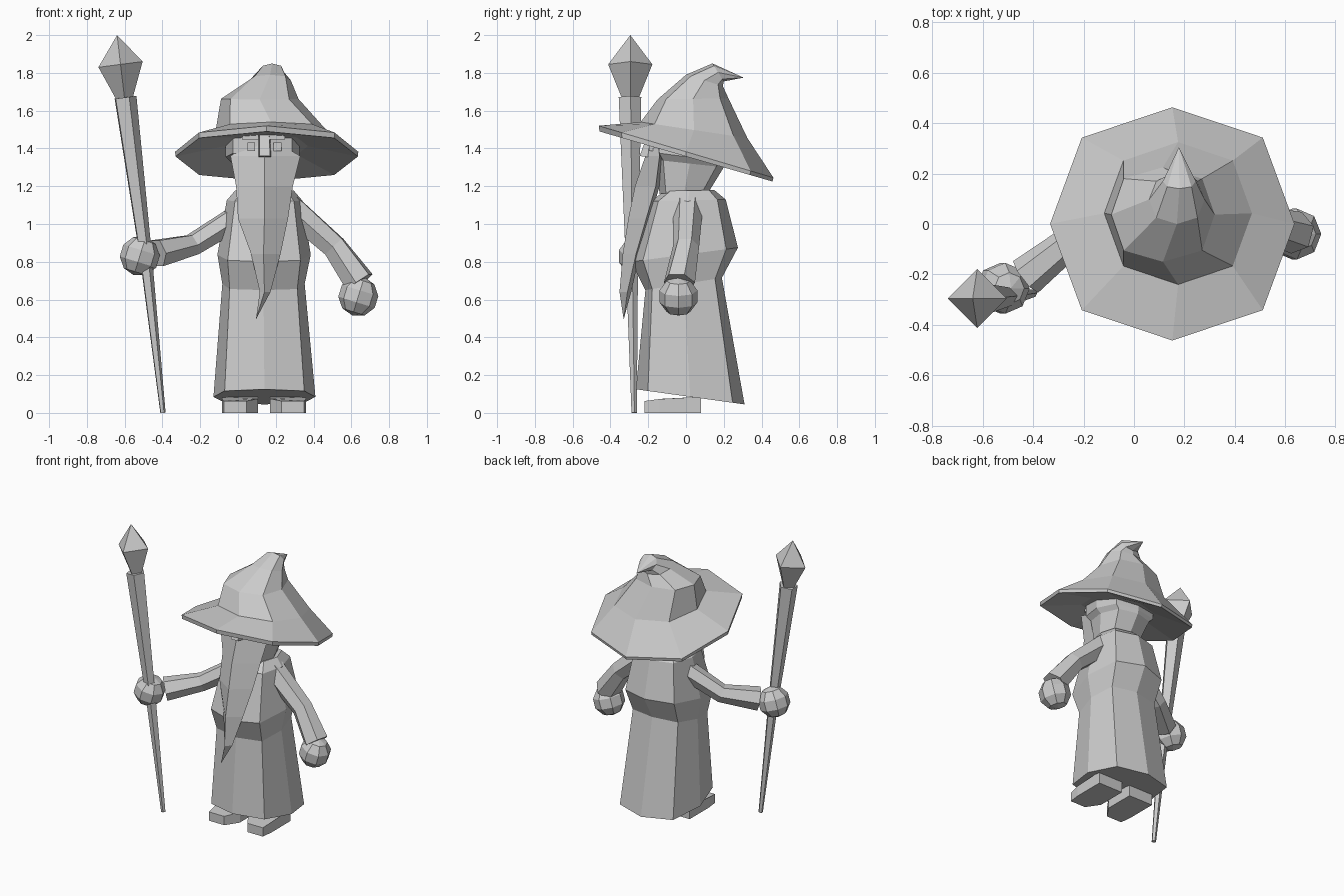
import bpy, bmesh, math
from mathutils import Vector, Matrix

cube = bpy.data.objects.get("Cube")
if cube:
    bpy.data.objects.remove(cube, do_unlink=True)

# One plain grey for everything
grey = bpy.data.materials.new("light_grey")
grey.use_nodes = True
grey.diffuse_color = (0.6, 0.6, 0.6, 1)
grey.node_tree.nodes["Principled BSDF"].inputs["Base Color"].default_value = (0.6, 0.6, 0.6, 1)


def finish(name, bm):
    bmesh.ops.recalc_face_normals(bm, faces=bm.faces)
    me = bpy.data.meshes.new(name)
    bm.to_mesh(me)
    bm.free()
    me.materials.append(grey)
    ob = bpy.data.objects.new(name, me)
    bpy.context.collection.objects.link(ob)
    return ob


def loft(name, rings, tip=None):
    """Skin a list of equal rings, capped, with an optional pointed end."""
    bm = bmesh.new()
    vs = [[bm.verts.new(p) for p in r] for r in rings]
    n = len(vs[0])
    for a, b in zip(vs, vs[1:]):
        for i in range(n):
            j = (i + 1) % n
            bm.faces.new((a[i], a[j], b[j], b[i]))
    bm.faces.new(vs[0])
    if tip:
        t = bm.verts.new(tip)
        for i in range(n):
            bm.faces.new((vs[-1][i], vs[-1][(i + 1) % n], t))
    else:
        bm.faces.new(vs[-1])
    return finish(name, bm)


def octagon(cx, hw, y0, y1, z0, z1, diag=0.74):
    """Eight-sided ring; y0, z0 at the front and y1, z1 at the back."""
    pts = []
    for k in range(8):
        a = math.radians(45 * k - 90)
        sx, sy = math.cos(a), math.sin(a)
        if k % 2:
            sx, sy = math.copysign(diag, sx), math.copysign(diag, sy)
        t = (sy + 1) / 2
        pts.append((cx + hw * sx, y0 + (y1 - y0) * t, z0 + (z1 - z0) * t))
    return pts


def tube(name, path, radii, n, spin=0.0):
    """Straight-sided tube along a path."""
    P = [Vector(p) for p in path]
    rings = []
    for i, p in enumerate(P):
        d = P[min(i + 1, len(P) - 1)] - P[max(i - 1, 0)]
        q = d.to_track_quat('Z', 'Y')
        rings.append([p + q @ Vector((radii[i] * math.cos(spin + math.tau * k / n),
                                      radii[i] * math.sin(spin + math.tau * k / n), 0))
                      for k in range(n)])
    return loft(name, rings)


def box(name, centre, size):
    bm = bmesh.new()
    bmesh.ops.create_cube(bm, size=1, matrix=Matrix.Translation(centre) @ Matrix.Diagonal((*size, 1)))
    return finish(name, bm)


# Robe: tilted hem, waist, belly fold, shoulders, neck
loft("robe", [
    octagon(0.14, 0.27, -0.265, 0.31, 0.125, 0.045, 0.78),
    octagon(0.135, 0.218, -0.215, 0.19, 0.65, 0.715, 0.82),
    octagon(0.138, 0.247, -0.29, 0.275, 0.80, 0.875, 0.78),
    octagon(0.14, 0.20, -0.19, 0.21, 1.12, 1.13, 0.78),
    octagon(0.14, 0.155, -0.11, 0.15, 1.175, 1.18, 0.78)])

# Head
loft("head", [
    octagon(0.14, 0.14, -0.14, 0.12, 1.16, 1.17),
    octagon(0.135, 0.165, -0.16, 0.20, 1.34, 1.30, 0.78),
    octagon(0.13, 0.195, -0.18, 0.20, 1.38, 1.33, 0.80),
    octagon(0.13, 0.195, -0.18, 0.20, 1.50, 1.42, 0.80)])

# Hat brim and crown, sloping down to the back and ending in a bent tip
loft("hat", [
    octagon(0.15, 0.22, -0.22, 0.24, 1.475, 1.35),
    octagon(0.152, 0.483, -0.458, 0.458, 1.49, 1.225),
    octagon(0.152, 0.485, -0.462, 0.463, 1.52, 1.245),
    octagon(0.175, 0.293, -0.24, 0.325, 1.54, 1.455),
    octagon(0.115, 0.205, -0.15, 0.225, 1.66, 1.665, 0.76),
    octagon(0.17, 0.11, 0.0, 0.195, 1.79, 1.73),
    octagon(0.18, 0.065, 0.14, 0.20, 1.85, 1.755)], tip=(0.178, 0.305, 1.775))

# Beard: (z, left x, right x, ridge x, front y, side y)
beard = [(1.44, 0.08, 0.19, 0.14, -0.205, -0.15),
         (1.36, -0.04, 0.33, 0.14, -0.215, -0.14),
         (1.20, -0.01, 0.29, 0.14, -0.27, -0.16),
         (1.03, 0.0, 0.265, 0.14, -0.305, -0.21),
         (0.84, 0.07, 0.225, 0.135, -0.335, -0.265),
         (0.64, 0.115, 0.172, 0.14, -0.352, -0.31)]
loft("beard", [[(xl, ys, z), (xm, yf, z), (xr, ys, z), (xm, ys + 0.02, z)]
               for z, xl, xr, xm, yf, ys in beard], tip=(0.095, -0.33, 0.495))

# Nose
loft("nose", [[(0.11, -0.17, 1.47), (0.17, -0.17, 1.47), (0.165, -0.205, 1.47), (0.115, -0.205, 1.47)],
              [(0.105, -0.17, 1.35), (0.18, -0.17, 1.35), (0.17, -0.245, 1.36), (0.115, -0.245, 1.36)]])

# Eyes and brows
for side, x in (("right", 0.07), ("left", 0.21)):
    box(side + "_eye", (x, -0.17, 1.41), (0.042, 0.05, 0.045))
    box(side + "_brow", (x - 0.005, -0.175, 1.46), (0.085, 0.06, 0.026))

# Sleeves
tube("right_sleeve", [(0.02, 0.03, 1.05), (-0.24, -0.06, 0.89), (-0.43, -0.21, 0.845)],
     [0.07, 0.062, 0.08], 6)
tube("left_sleeve", [(0.27, 0.01, 1.09), (0.51, 0.0, 0.88), (0.645, -0.035, 0.69)],
     [0.08, 0.07, 0.085], 6)

# Hands
for name, c in (("right_hand", (-0.52, -0.255, 0.83)), ("left_hand", (0.637, -0.04, 0.617))):
    bm = bmesh.new()
    bmesh.ops.create_uvsphere(bm, u_segments=8, v_segments=5, radius=0.106,
                              matrix=Matrix.Translation(c) @ Matrix.Rotation(0.3, 4, 'Y'))
    finish(name, bm)

# Shoes: chamfered toes, higher at the heel
for name, cx, s in (("right_shoe", 0.01, 1), ("left_shoe", 0.265, -1)):
    plan = [(-0.095, -0.14), (-0.085, -0.22), (0.035, -0.22), (0.095, -0.13), (0.095, 0.08), (-0.095, 0.08)]
    loft(name, [[(cx + s * x, y, 0) for x, y in plan],
                [(cx + s * x, y, 0.085 + 0.13 * min(0, y + 0.05)) for x, y in plan]])

# Staff and its gem
tube("staff", [(-0.398, -0.275, 0.0), (-0.49, -0.288, 0.83), (-0.60, -0.298, 1.67)],
     [0.015, 0.035, 0.063], 5, 0.3)
gem = []
for c, r in (((-0.60, -0.295, 1.66), 0.042), ((-0.622, -0.295, 1.845), 0.117)):
    gem.append([(c[0] + r * math.cos(a), c[1] + r * math.sin(a), c[2] + 0.13 * r * math.cos(a))
                for a in (math.tau * k / 4 for k in range(4))])
loft("staff_gem", gem, tip=(-0.64, -0.295, 2.0))
